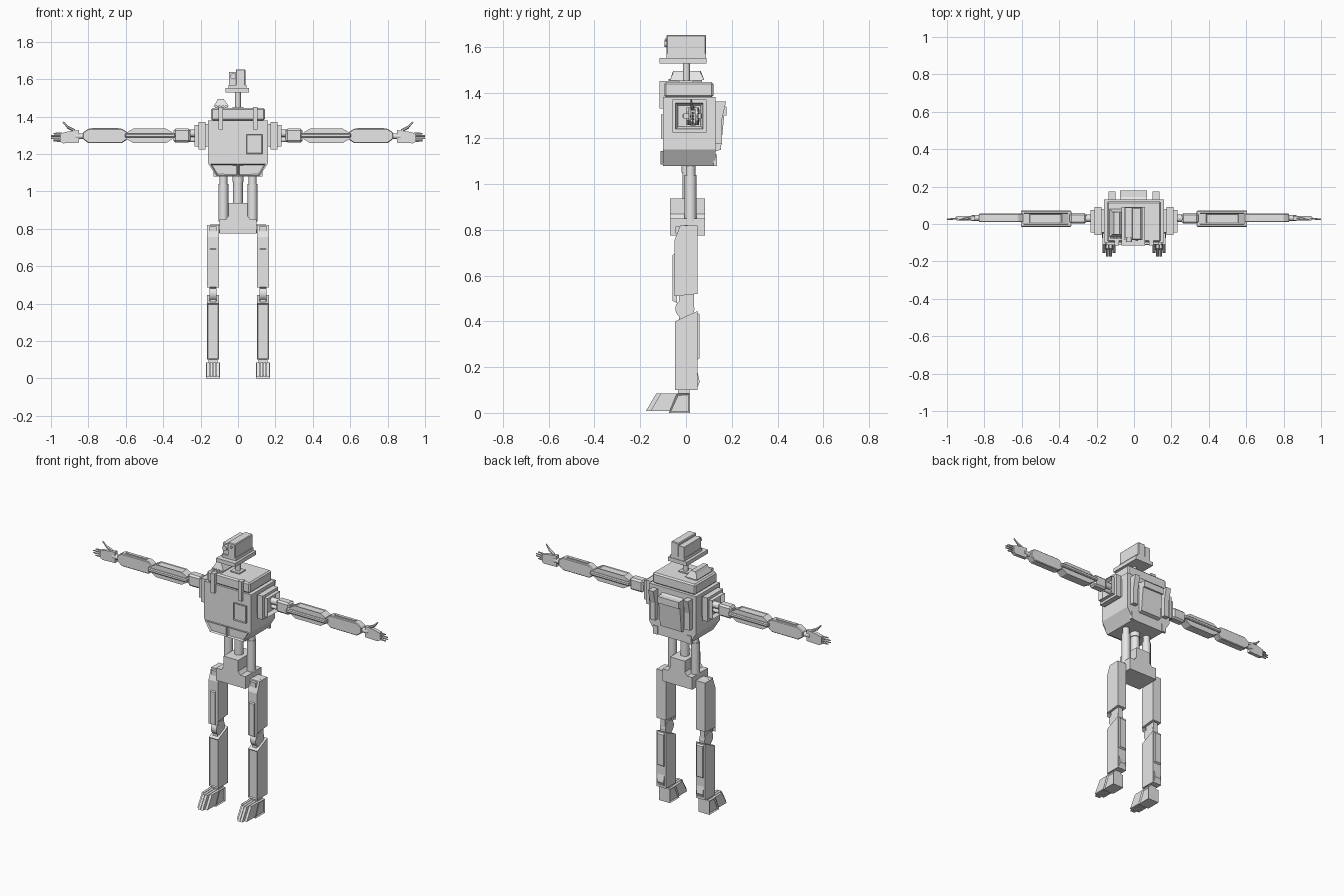
import bpy
import bmesh
from mathutils import Vector

cube = bpy.data.objects.get("Cube")
if cube:
    bpy.data.objects.remove(cube, do_unlink=True)

grey = bpy.data.materials.new("plain_grey")
grey.use_nodes = True
grey.diffuse_color = (.8, .8, .8, 1)
grey.node_tree.nodes["Principled BSDF"].inputs["Base Color"].default_value = (.8, .8, .8, 1)


def finish(name, bm, mirror, bevel=0):
    """Turn a bmesh into an object, optionally mirrored to the other side."""
    bmesh.ops.recalc_face_normals(bm, faces=bm.faces)
    mesh = bpy.data.meshes.new(name)
    bm.to_mesh(mesh)
    bm.free()
    mesh.materials.append(grey)
    obj = bpy.data.objects.new(name, mesh)
    bpy.context.collection.objects.link(obj)
    if bevel:
        mod = obj.modifiers.new("chamfer", "BEVEL")
        mod.width, mod.segments = bevel, 1
    if mirror:
        mod = obj.modifiers.new("other_side", "MIRROR")
        mod.use_mirror_merge = False
    return obj


def prism(name, axis, outline, start, end, mirror=False, bevel=0):
    """Extrude a closed outline along the x, y or z axis."""
    place = {"x": lambda a, b, t: (t, a, b),
             "y": lambda a, b, t: (a, t, b),
             "z": lambda a, b, t: (a, b, t)}[axis]
    bm = bmesh.new()
    near = [bm.verts.new(place(a, b, start)) for a, b in outline]
    far = [bm.verts.new(place(a, b, end)) for a, b in outline]
    bm.faces.new(near)
    bm.faces.new(far)
    for i in range(len(near)):
        j = (i + 1) % len(near)
        bm.faces.new((near[i], near[j], far[j], far[i]))
    return finish(name, bm, mirror, bevel)


def box(name, x, y, z, mirror=False, bevel=0):
    """Box from three (low, high) ranges."""
    corners = [(x[0], y[0]), (x[1], y[0]), (x[1], y[1]), (x[0], y[1])]
    return prism(name, "z", corners, z[0], z[1], mirror, bevel)


def rod(name, start, end, radius, mirror=False, sides=12, tip=None):
    """Round bar between two points."""
    start, end = Vector(start), Vector(end)
    bm = bmesh.new()
    bmesh.ops.create_cone(bm, cap_ends=True, segments=sides, radius1=radius,
                          radius2=radius if tip is None else tip,
                          depth=(end - start).length)
    turn = (end - start).to_track_quat("Z", "Y")
    for v in bm.verts:
        v.co = turn @ v.co + (start + end) / 2
    obj = finish(name, bm, mirror)
    if sides > 8:
        for p in obj.data.polygons:
            p.use_smooth = len(p.vertices) == 4
    return obj


def inset(obj, direction, rim, depth):
    """Sink a panel into every face that looks along the direction."""
    bm = bmesh.new()
    bm.from_mesh(obj.data)
    faces = [f for f in bm.faces if f.normal.dot(Vector(direction)) > .9]
    bmesh.ops.inset_individual(bm, faces=faces, thickness=rim, depth=-depth)
    bm.to_mesh(obj.data)
    bm.free()


FRONT, LEFT, RIGHT, BACK = (0, -1, 0), (1, 0, 0), (-1, 0, 0), (0, 1, 0)

# Torso
prism("torso", "y", [(-.115, 1.08), (.115, 1.08), (.16, 1.15), (.16, 1.38),
                     (-.16, 1.38), (-.16, 1.15)], -.1, .13)
box("torso_top", (-.145, .145), (-.095, .12), (1.38, 1.445), bevel=.008)
vent = prism("belly_vent", "y", [(.003, 1.085), (.112, 1.085), (.147, 1.145), (.003, 1.145)],
             -.112, -.095, True)
inset(vent, FRONT, .008, .01)
hatch = box("chest_hatch", (.045, .13), (-.11, -.09), (1.2, 1.305))
inset(hatch, FRONT, .006, .005)
box("chest_clip", (.08, .105), (-.115, -.08), (1.33, 1.45), True)
box("belly_tab", (.1, .13), (.12, .135), (1.08, 1.13), True)

# Back pack
pack_side = [(.12, 1.36), (.175, 1.36), (.157, 1.28), (.157, 1.175), (.12, 1.175)]
prism("pack_strut", "x", pack_side, .1, .135, True)
prism("pack_panel", "x", [(.12, 1.35), (.17, 1.33), (.152, 1.15), (.12, 1.14)], -.075, .07)
box("pack_bar", (-.075, .07), (.12, .178), (1.3, 1.34))

# Shoulder sockets
box("shoulder_base", (.15, .19), (-.045, .08), (1.24, 1.36), True)
box("shoulder_plate", (.175, .21), (-.06, .09), (1.225, 1.37), True)
socket = box("shoulder_socket", (.21, .233), (-.045, .075), (1.24, 1.355), True)
inset(socket, LEFT, .015, .022)

# Arms
rod("shoulder_axle", (.19, .03, 1.31), (.28, .03, 1.31), .02, True)
rod("lower_axle", (.19, .03, 1.275), (.28, .03, 1.275), .012, True)
box("arm_block", (.255, .345), (.002, .058), (1.262, 1.335), True, .01)


def arm_outline(low, high, slope):
    return [(low, 1.28), (low + slope, 1.258), (high - slope, 1.258), (high, 1.28),
            (high, 1.315), (high - slope, 1.335), (low + slope, 1.335), (low, 1.315)]


upper = prism("upper_arm", "y", arm_outline(.35, .595, .035), .002, .056, True)
inset(upper, (0, 0, 1), .006, .004)
for y in (-.007, .063):
    box("arm_rail", (.335, .605), (y - .008, y + .008), (1.287, 1.309), True, .005)
for x in (.345, .597):
    box("rail_link", (x - .008, x + .008), (-.01, .066), (1.287, 1.309), True)
fore = prism("forearm", "y", arm_outline(.59, .83, .03), .01, .055, True, .004)
box("forearm_strip", (.64, .78), (.024, .042), (1.32, 1.34), True)
rod("wrist", (.82, .032, 1.295), (.87, .032, 1.295), .015, True)

# Hands
prism("palm", "y", [(.85, 1.26), (.935, 1.257), (.95, 1.265), (.95, 1.31),
                    (.91, 1.32), (.85, 1.327)], .02, .042, True)
for i in range(4):
    z = 1.27 + i * .013
    tip = .985 if i in (0, 3) else 1
    rod("finger", (.94, .03, z), (tip, .025, z), .006, True, 6, .004)
rod("thumb", (.875, .03, 1.325), (.91, .025, 1.343), .008, True, 6)
rod("thumb_tip", (.908, .025, 1.342), (.935, .022, 1.37), .006, True, 6, .004)

# Neck and head
rod("neck", (0, .002, 1.43), (0, .002, 1.54), .015)
box("neck_collar", (-.03, .03), (-.03, .03), (1.44, 1.452))
box("head_brim", (-.068, .06), (-.115, .09), (1.528, 1.552))
box("head_base", (-.05, .045), (-.085, .087), (1.55, 1.57))
box("head_main", (-.012, .04), (-.085, .087), (1.56, 1.652), bevel=.004)
box("head_side", (-.048, -.01), (-.075, .087), (1.56, 1.638))
rod("eye_lens", (-.026, -.06, 1.615), (-.026, -.095, 1.615), .016)
rod("small_eye", (.015, -.07, 1.63), (.015, -.092, 1.63), .007)

# Shoulder launcher on the right
launcher = prism("launcher", "y", [(-.13, 1.455), (-.05, 1.455), (-.07, 1.485),
                                   (-.078, 1.495), (-.108, 1.495), (-.115, 1.48)], -.07, .08)
for v in launcher.data.vertices:
    if v.co.z > 1.48:
        v.co.y *= .8
box("launcher_foot", (-.12, -.06), (-.055, .07), (1.44, 1.46))
for i in range(4):
    x = -.117 + i * .018
    rod("launcher_tube", (x, .07, 1.452), (x, -.077, 1.452), .008, sides=8)

# Waist and pelvis
rod("spine", (0, .01, .9), (0, .01, 1.09), .026)
rod("spine_collar", (0, .01, 1.05), (0, .01, 1.08), .03)
rod("waist_piston", (.078, .02, .84), (.078, .02, 1.04), .026, True)
rod("piston_shaft", (.078, .02, 1.03), (.078, .02, 1.1), .021, True)
prism("pelvis", "y", [(-.1, .775), (.1, .775), (.1, .85), (.065, .85), (.05, .87), (.05, .937),
                      (-.05, .937), (-.05, .87), (-.065, .85), (-.1, .85)], -.07, .083)
rod("hip_axle", (.09, 0, .8), (.15, 0, .8), .022, True)

# Thighs
thigh = prism("thigh", "x", [(-.05, .51), (.05, .52), (.05, .82), (-.025, .82), (-.05, .755),
                             (-.05, .485)], .102, .165, True)
prism("thigh_guard", "x", [(-.04, .48), (-.058, .49), (-.058, .69), (-.04, .7)], .117, .15, True)
box("hip_cap", (.115, .152), (-.045, .02), (.785, .815), True)

# Knees and shins
rod("knee", (.115, -.005, .455), (.152, -.005, .455), .042, True, 16)
box("knee_link", (.118, .149), (-.03, .035), (.4, .52), True)
shin = prism("shin", "x", [(-.048, .1), (.05, .1), (.05, .445), (-.048, .4)], .102, .165, True)
inset(shin, FRONT, .008, .006)
prism("calf_plate", "x", [(.045, .23), (.06, .24), (.06, .43), (.045, .44)], .112, .155, True)
prism("ankle_spur", "x", [(.045, .1), (.06, .135), (.05, .18), (.045, .18)], .112, .155, True)
box("ankle", (.11, .157), (-.035, .015), (.08, .11), True)

# Feet
heel = prism("heel", "x", [(-.075, 0), (.017, 0), (.017, .085), (-.04, .085)], .097, .172, True)
inset(heel, LEFT, .01, .006)
inset(heel, RIGHT, .01, .006)
for i in range(4):
    x = .1 + i * .0177
    reach = -.175 if i in (1, 2) else -.155
    prism("toe", "x", [(reach, .008), (-.07, .008), (-.035, .085), (reach + .045, .085)],
          x, x + .015, True)
prism("toe_core", "x", [(-.14, .012), (-.06, .012), (-.035, .08), (-.105, .08)], .105, .163, True)
